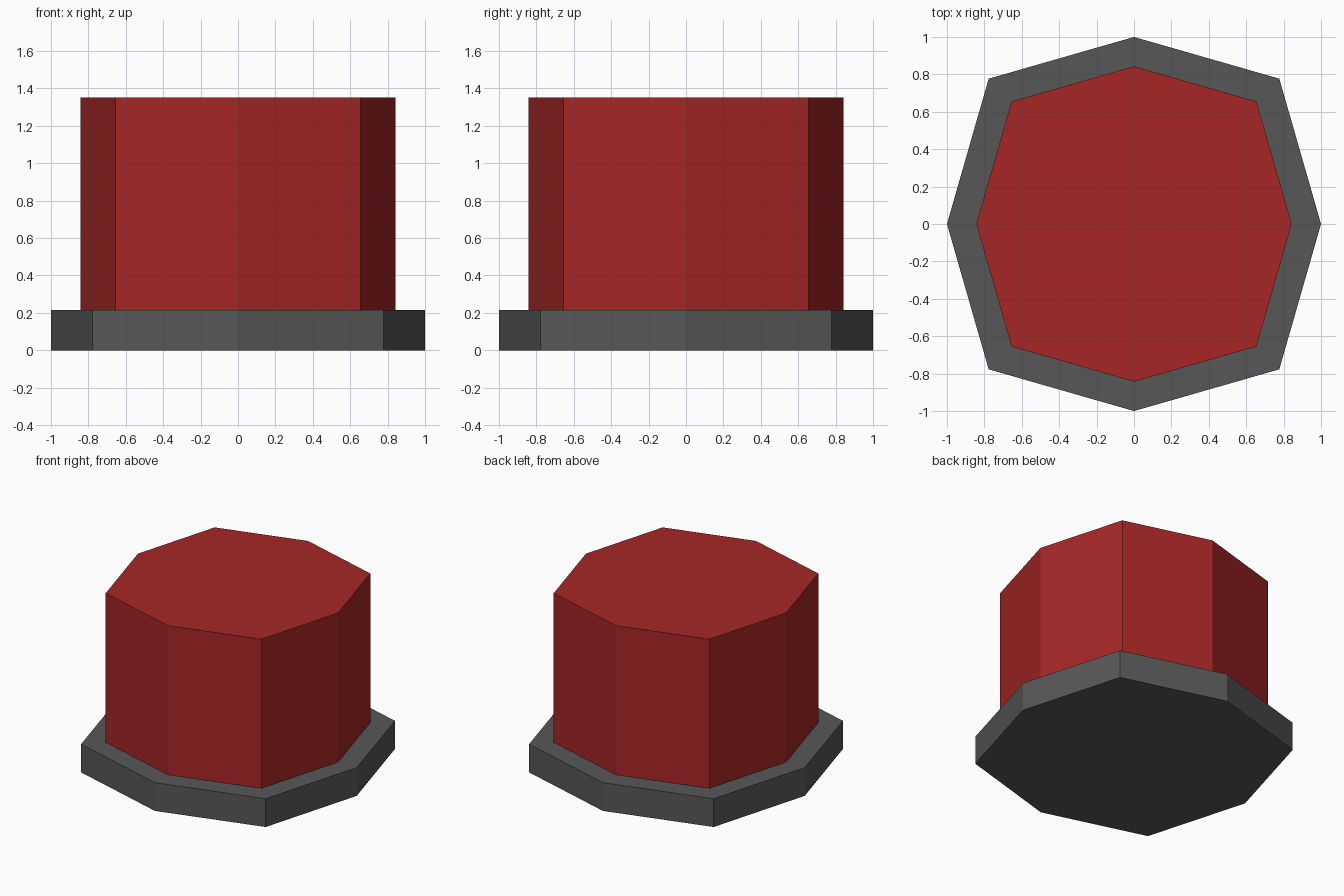
import bpy, bmesh, math

if "Cube" in bpy.data.objects:
    bpy.data.objects.remove(bpy.data.objects["Cube"])


def material(name, rgb):
    m = bpy.data.materials.new(name)
    m.diffuse_color = (*rgb, 1.0)
    m.use_nodes = True
    m.node_tree.nodes["Principled BSDF"].inputs["Base Color"].default_value = m.diffuse_color
    return m


def octagon_prism(name, axis_r, diag_r, z0, z1, mat):
    """Eight-sided prism whose corners alternate between two radii."""
    bm = bmesh.new()
    ring = []
    for i in range(8):
        a = i * math.pi / 4
        r = diag_r if i % 2 else axis_r
        ring.append(bm.verts.new((r * math.cos(a), r * math.sin(a), z0)))
    base = bm.faces.new(ring)
    top = bmesh.ops.extrude_face_region(bm, geom=[base], use_keep_orig=True)
    verts = [g for g in top["geom"] if isinstance(g, bmesh.types.BMVert)]
    bmesh.ops.translate(bm, verts=verts, vec=(0, 0, z1 - z0))
    bmesh.ops.recalc_face_normals(bm, faces=bm.faces)
    mesh = bpy.data.meshes.new(name)
    bm.to_mesh(mesh)
    bm.free()
    mesh.materials.append(mat)
    obj = bpy.data.objects.new(name, mesh)
    bpy.context.collection.objects.link(obj)
    return obj


grey = material("dark grey", (0.095, 0.095, 0.095))
red = material("deep red", (0.38, 0.019, 0.019))

# Wide flange at the bottom, button cap on top
octagon_prism("base_flange", 1.0, 0.777 * math.sqrt(2), 0.0, 0.215, grey)
octagon_prism("button_cap", 0.843, 0.655 * math.sqrt(2), 0.215, 1.35, red)
